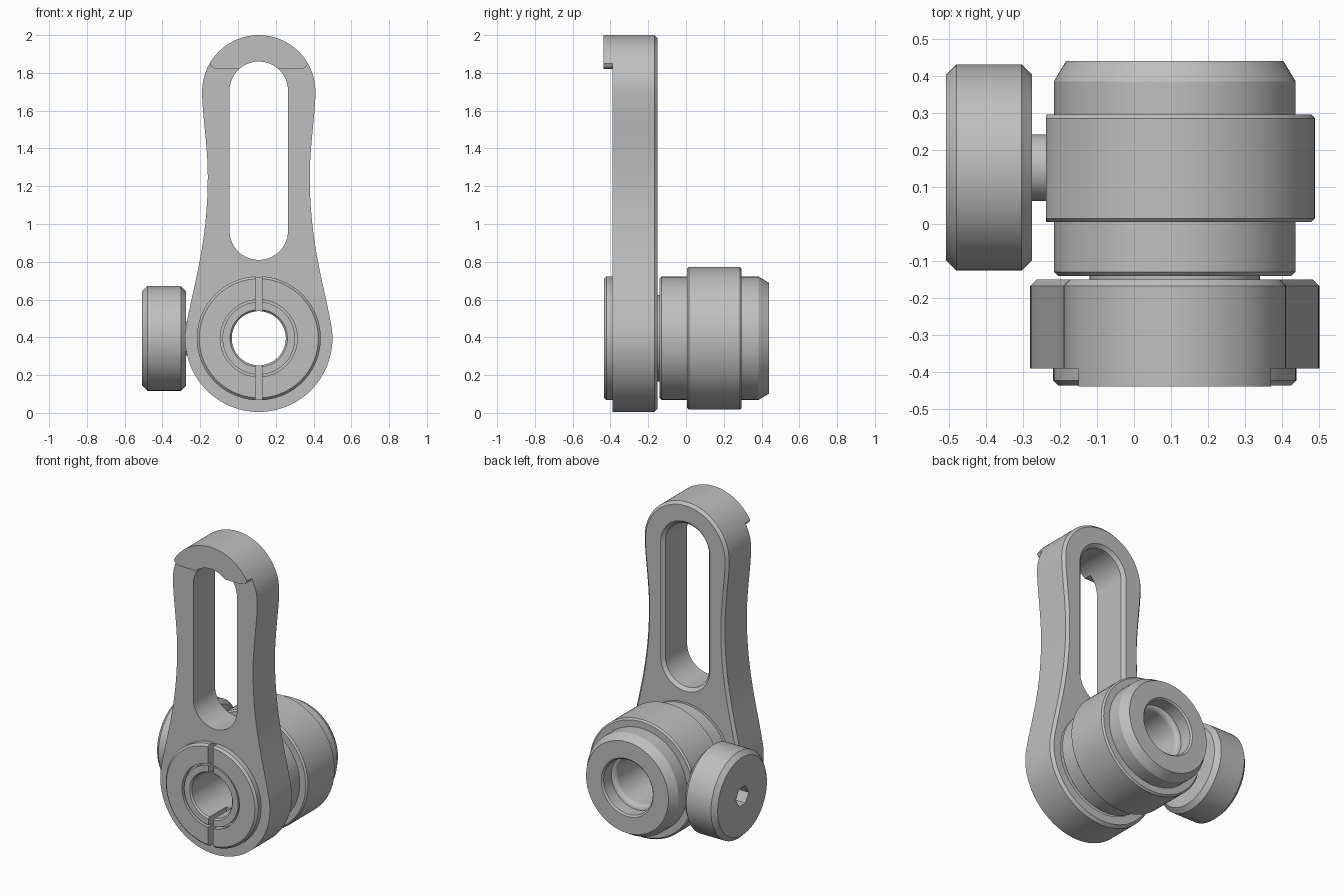
import bpy, bmesh
from math import sin, cos, pi, radians
from mathutils import Vector
from mathutils.geometry import interpolate_bezier

if "Cube" in bpy.data.objects:
    bpy.data.objects.remove(bpy.data.objects["Cube"], do_unlink=True)

CX, CZ = 0.11, 0.395      # hub axis, running along y
KY = 0.152                # knob axis, running along x
SEG = 96

metal = bpy.data.materials.new("plain_grey")
metal.use_nodes = True
GREY = (0.52, 0.52, 0.52, 1)
metal.diffuse_color = GREY
metal.node_tree.nodes["Principled BSDF"].inputs["Base Color"].default_value = GREY


def skin(name, rings, loop=False):
    """Join equal rings of points; cap the ends or close into a loop."""
    bm = bmesh.new()
    rows = [[bm.verts.new(p) for p in ring] for ring in rings]
    pairs = list(zip(rows, rows[1:])) + ([(rows[-1], rows[0])] if loop else [])
    for a, b in pairs:
        for i in range(len(a)):
            j = (i + 1) % len(a)
            bm.faces.new((a[i], a[j], b[j], b[i]))
    if not loop:
        bm.faces.new(rows[0])
        bm.faces.new(rows[-1])
    bmesh.ops.recalc_face_normals(bm, faces=bm.faces)
    mesh = bpy.data.meshes.new(name)
    bm.to_mesh(mesh)
    bm.free()
    mesh.materials.append(metal)
    obj = bpy.data.objects.new(name, mesh)
    bpy.context.collection.objects.link(obj)
    return obj


def hub_ring(r, y, n=SEG):
    return [Vector((CX + r * cos(2 * pi * i / n), y, CZ + r * sin(2 * pi * i / n))) for i in range(n)]


def knob_ring(r, x, n=SEG):
    return [Vector((x, KY + r * cos(2 * pi * i / n), CZ + r * sin(2 * pi * i / n))) for i in range(n)]


def flat_ring(points, y):
    return [Vector((CX + x, y, z)) for x, z in points]


def box(name, x0, x1, y0, y1, z0, z1):
    rect = [(x0, z0), (x1, z0), (x1, z1), (x0, z1)]
    return skin(name, [[Vector((x, y, z)) for x, z in rect] for y in (y0, y1)])


def arc(r, z, start, end, n):
    steps = [radians(start + (end - start) * i / n) for i in range(n + 1)]
    return [(r * cos(a), z + r * sin(a)) for a in steps]


def inset(points, d):
    """Move a counter-clockwise outline inwards by d."""
    out = []
    for i, p in enumerate(points):
        t = Vector(points[(i + 1) % len(points)]) - Vector(points[i - 1])
        t.normalize()
        out.append((p[0] - t.y * d, p[1] + t.x * d))
    return out


def finish(obj, cutters=()):
    """Cut the part, then shade it smooth with crisp edges."""
    bpy.ops.object.select_all(action="DESELECT")
    bpy.context.view_layer.objects.active = obj
    obj.select_set(True)
    for cutter in cutters:
        cutter.hide_render = True
        mod = obj.modifiers.new("cut", "BOOLEAN")
        mod.object, mod.solver = cutter, "EXACT"
        bpy.ops.object.modifier_apply(modifier=mod.name)
    bpy.ops.object.shade_smooth_by_angle(angle=radians(25))


# Arm outline: round foot, waisted neck, round head, mirrored
foot = arc(0.39, CZ, -90, 10, 30)
neck = [Vector(p) for p in ((0.27, 0.9), (0.345, 0.68))]
waist, shoulder = Vector((0.27, 1.25)), Vector((0.30, 1.70))
lower = interpolate_bezier(Vector(foot[-1]), neck[1], neck[0], waist, 20)
upper = interpolate_bezier(waist, Vector((0.27, 1.42)), Vector((0.30, 1.58)), shoulder, 16)
half = foot + [(p.x, p.y) for p in lower[1:] + upper[1:]] + arc(0.30, 1.70, 0, 90, 30)[1:]
outline = half + [(-x, z) for x, z in reversed(half[1:-1])]
arm = skin("slotted_arm", [flat_ring(outline, -0.39), flat_ring(outline, -0.167),
                           flat_ring(inset(outline, 0.017), -0.15)])

# Long slot with a chamfer at the back
slot = arc(0.155, 0.965, 180, 360, 32) + arc(0.155, 1.705, 0, 180, 32)
wide = inset(slot, -0.025)
slot_cutter = skin("slot_cutter", [flat_ring(slot, -0.6), flat_ring(slot, -0.17),
                                   flat_ring(wide, -0.145), flat_ring(wide, -0.1)])
hub_cutter = skin("hub_cutter", [hub_ring(0.322, -0.6), hub_ring(0.322, 0)])
finish(arm, (slot_cutter, hub_cutter))

# Raised lip on the head
head = arc(0.30, 1.70, 30, 150, 40)
corner = [(-0.253, 1.835), (-0.24, 1.825), (-0.215, 1.82)]
lip_shape = head + corner + [(-x, z) for x, z in reversed(corner)]
lip = skin("head_lip", [flat_ring(lip_shape, -0.438), flat_ring(lip_shape, -0.38)])
finish(lip, (slot_cutter,))

# Hub sleeve: front flange with a ring groove, gap, barrel and stepped bore
throat = [(0.145 + 0.03 * (1 - cos(a)), 0.32 + 0.03 * sin(a))
          for a in [pi / 2 * i / 6 for i in range(7)]]
profile = [(0.143, -0.42), (0.152, -0.43), (0.192, -0.43), (0.192, -0.40), (0.204, -0.40),
           (0.204, -0.435), (0.315, -0.435), (0.328, -0.422), (0.328, -0.17),
           (0.23, -0.17), (0.23, -0.14), (0.315, -0.14), (0.326, -0.129),
           (0.326, 0.385), (0.293, 0.44), (0.185, 0.44), (0.175, 0.43)]
hub = skin("hub_sleeve", [hub_ring(r, y) for r, y in profile + throat[::-1]], loop=True)
slit_cutter = box("slit_cutter", CX - 0.018, CX + 0.018, -0.6, -0.25, -0.1, 1)
finish(hub, (slit_cutter,))

# Collar around the barrel, flattened where the knob sits
collar = skin("clamp_collar", [hub_ring(r, y) for r, y in (
    (0.3, 0.005), (0.368, 0.005), (0.378, 0.015),
    (0.378, 0.285), (0.368, 0.295), (0.3, 0.295))], loop=True)
flat_cutter = box("flat_cutter", -1, -0.237, -0.3, 0.6, -0.2, 1)
finish(collar, (flat_cutter,))

# Knob with stem and hex socket
stem = skin("knob_stem", [knob_ring(0.09, -0.29), knob_ring(0.09, -0.21)])
finish(stem)
knob = skin("side_knob", [knob_ring(r, x) for r, x in (
    (0.25, -0.507), (0.278, -0.479), (0.278, -0.303), (0.25, -0.275))])
hex_cutter = skin("hex_cutter", [knob_ring(0.065, -0.6, 6), knob_ring(0.065, -0.38, 6)])
finish(knob, (hex_cutter,))

for cutter in (slot_cutter, hub_cutter, slit_cutter, flat_cutter, hex_cutter):
    bpy.data.objects.remove(cutter, do_unlink=True)
